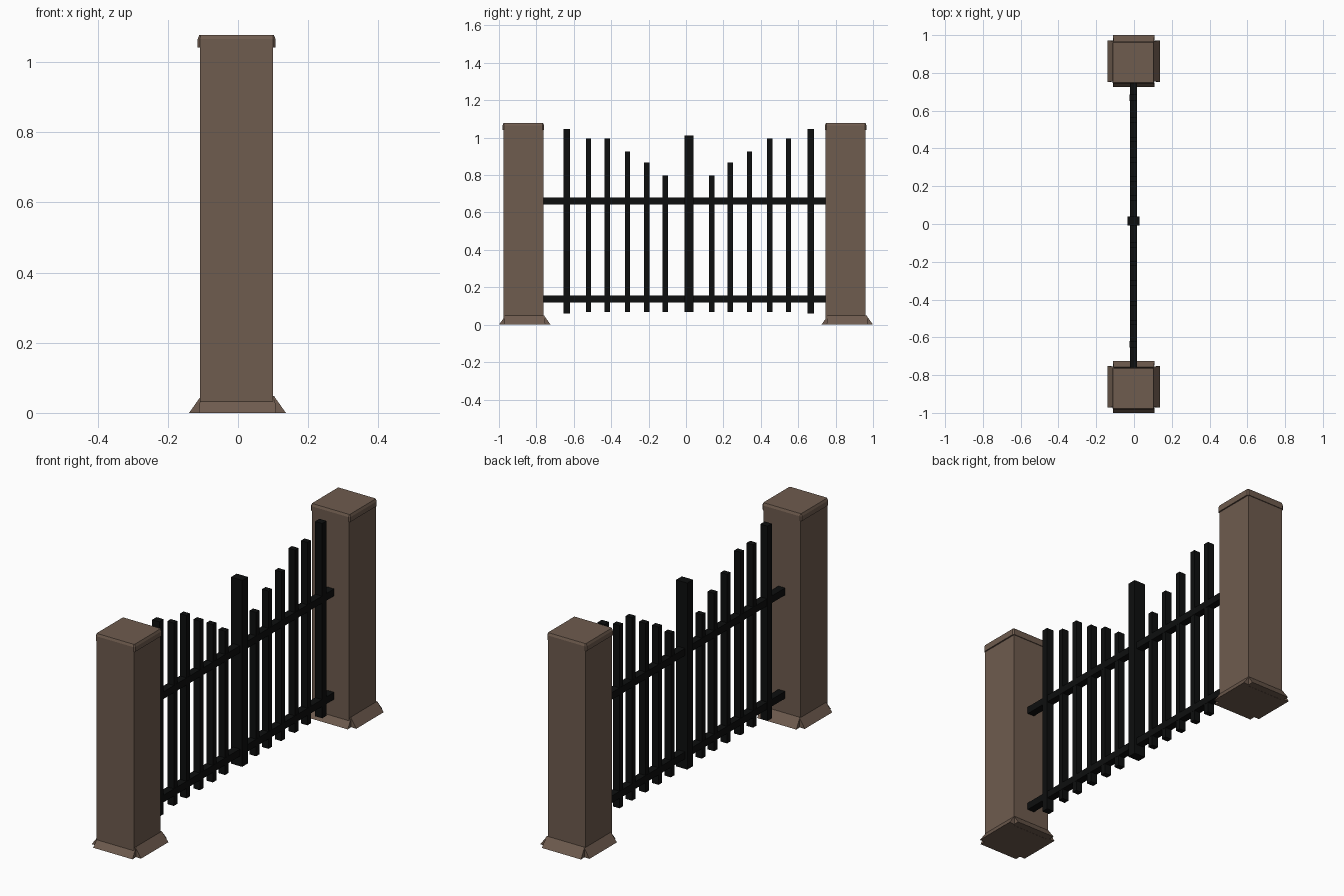
import bpy, bmesh
from math import pi
from mathutils import Matrix, Vector

if "Cube" in bpy.data.objects:
    bpy.data.objects.remove(bpy.data.objects["Cube"])


def material(name, rgb):
    m = bpy.data.materials.new(name)
    m.diffuse_color = (*rgb, 1)
    m.use_nodes = True
    m.node_tree.nodes["Principled BSDF"].inputs["Base Color"].default_value = m.diffuse_color
    return m


BROWN = material("brown_stone", (0.158, 0.106, 0.077))
BLACK = material("black_iron", (0.004, 0.0045, 0.0045))


def finish(bm, name, mat):
    bmesh.ops.recalc_face_normals(bm, faces=bm.faces)
    me = bpy.data.meshes.new(name)
    bm.to_mesh(me)
    bm.free()
    me.materials.append(mat)
    ob = bpy.data.objects.new(name, me)
    bpy.context.collection.objects.link(ob)
    return ob


def box(name, mat, lo, hi):
    lo, hi = Vector(lo), Vector(hi)
    bm = bmesh.new()
    bmesh.ops.create_cube(bm, size=1)
    bmesh.ops.scale(bm, vec=hi - lo, verts=bm.verts)
    bmesh.ops.translate(bm, vec=(lo + hi) / 2, verts=bm.verts)
    return finish(bm, name, mat)


def hull(bm, points):
    vs = [bm.verts.new(p) for p in points]
    bmesh.ops.convex_hull(bm, input=vs)
    return vs


def pillar(side, cy):
    # Square shaft
    sx, sy = -0.004, cy - 0.008
    box(side + "_pillar_shaft", BROWN, (sx - 0.104, sy - 0.107, 0),
        (sx + 0.104, sy + 0.107, 1.07))

    # Cap: clipped corners and a slightly bevelled upper edge
    bm = bmesh.new()
    pts = []
    for z, h, c in ((1.042, 0.111, 0.007), (1.066, 0.111, 0.007), (1.078, 0.106, 0.003)):
        for a in (-1, 1):
            for b in (-1, 1):
                pts += [(sx + a * h, sy + b * (h - c), z), (sx + a * (h - c), sy + b * h, z)]
    hull(bm, pts)
    finish(bm, side + "_pillar_cap", BROWN)

    # Four flared skirt wedges with open corners
    bm = bmesh.new()
    for i in range(4):
        vs = hull(bm, [(s * w, -d, z) for s in (-1, 1)
                       for w, d, z in ((0.110, 0.138, 0), (0.106, 0.104, 0.048), (0.108, 0.100, 0))])
        bmesh.ops.rotate(bm, verts=vs, cent=(0, 0, 0), matrix=Matrix.Rotation(i * pi / 2, 3, 'Z'))
    bmesh.ops.translate(bm, vec=(-0.0015, cy, 0), verts=bm.verts)
    finish(bm, side + "_pillar_skirt", BROWN)


pillar("front", -0.862)
pillar("back", 0.862)

# Horizontal rails
CX = -0.003
for name, z in (("lower_rail", 0.137), ("upper_rail", 0.661)):
    box(name, BLACK, (CX - 0.019, -0.764, z - 0.018), (CX + 0.019, 0.747, z + 0.018))


def picket(name, y, width, depth, bottom, top):
    box(name, BLACK, (CX - depth / 2, y - width / 2, bottom),
        (CX + depth / 2, y + width / 2, top))


# Pickets step up from the middle to the ends on both sides
MID = 0.0135
offsets = (0.124, 0.223, 0.326, 0.434, 0.535)
tops = (0.797, 0.868, 0.925, 0.995, 0.995)
for label, s in (("front", -1), ("back", 1)):
    for i, (o, t) in enumerate(zip(offsets, tops)):
        picket(f"{label}_picket_{i + 1}", MID + s * o, 0.028, 0.036, 0.068, t)
    picket(label + "_gate_post", MID + s * 0.652 + 0.002, 0.035, 0.040, 0.060, 1.047)
picket("centre_post", 0.016, 0.046, 0.063, 0.068, 1.013)
